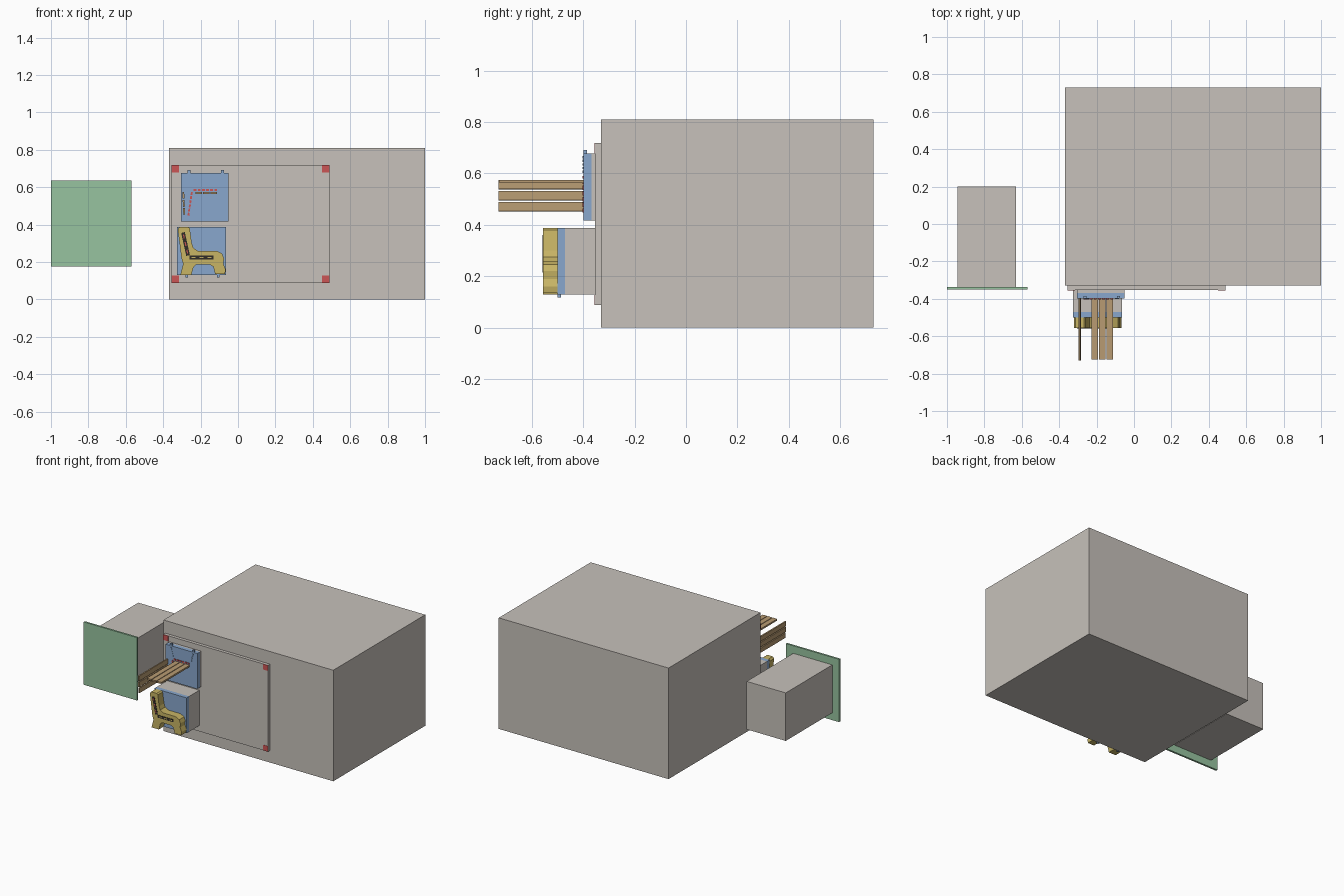
import bpy
import math

cube = bpy.data.objects.get("Cube")
if cube:
    bpy.data.objects.remove(cube, do_unlink=True)


def material(name, rgb):
    m = bpy.data.materials.new(name)
    m.use_nodes = True
    m.diffuse_color = (*rgb, 1)
    m.node_tree.nodes["Principled BSDF"].inputs["Base Color"].default_value = (*rgb, 1)
    return m


GREY = material("warm_grey", (0.57, 0.535, 0.495))
GREEN = material("soft_green", (0.31, 0.55, 0.35))
BLUE = material("soft_blue", (0.25, 0.39, 0.61))
YELLOW = material("mustard", (0.58, 0.46, 0.13))
TAN = material("wood_tan", (0.48, 0.33, 0.17))
RED = material("red", (0.60, 0.09, 0.09))
DARK = material("dark_brown", (0.03, 0.025, 0.02))


def extrude(name, points, y0, y1, mat):
    """Solid from an x-z outline (counter-clockwise from the front) between two depths."""
    n = len(points)
    verts = [(x, y, z) for y in (y0, y1) for x, z in points]
    faces = [tuple(range(n)), tuple(reversed(range(n, 2 * n)))]
    faces += [(i, i + n, (i + 1) % n + n, (i + 1) % n) for i in range(n)]
    mesh = bpy.data.meshes.new(name)
    mesh.from_pydata(verts, [], faces)
    mesh.materials.append(mat)
    obj = bpy.data.objects.new(name, mesh)
    bpy.context.collection.objects.link(obj)
    return obj


def box(name, x, y, z, mat):
    pts = [(x[0], z[0]), (x[1], z[0]), (x[1], z[1]), (x[0], z[1])]
    return extrude(name, pts, y[0], y[1], mat)


def bar(name, start, end, width, y, mat):
    """Straight strip in the x-z plane from start to end."""
    dx, dz = end[0] - start[0], end[1] - start[1]
    length = math.hypot(dx, dz)
    ox, oz = dz / length * width / 2, -dx / length * width / 2
    pts = [(start[0] + ox, start[1] + oz), (end[0] + ox, end[1] + oz),
           (end[0] - ox, end[1] - oz), (start[0] - ox, start[1] - oz)]
    return extrude(name, pts, y[0], y[1], mat)


def dashes(name, start, end, count, fill, width, y, mat):
    """Row of evenly spaced short strips."""
    def at(t):
        return tuple(a + (b - a) * t for a, b in zip(start, end))
    for i in range(count):
        bar(f"{name}_{i + 1}", at((i + (1 - fill) / 2) / count),
            at((i + (1 + fill) / 2) / count), width, y, mat)


# Main block and front panel
box("main_block", (-0.37, 1.0), (-0.33, 0.73), (0, 0.81), GREY)
box("front_panel", (-0.355, 0.49), (-0.353, -0.33), (0.088, 0.718), GREY)
for side, x in (("right", -0.355), ("left", 0.45)):
    for level, z in (("lower", 0.088), ("upper", 0.678)):
        box(f"{level}_{side}_corner", (x, x + 0.04), (-0.355, -0.352), (z, z + 0.04), RED)

# Separate side block with its green plate
box("side_block", (-0.945, -0.63), (-0.336, 0.2), (0.23, 0.58), GREY)
box("green_plate", (-1.0, -0.57), (-0.35, -0.336), (0.177, 0.635), GREEN)

# Upper mount
box("upper_backing", (-0.305, -0.05), (-0.368, -0.353), (0.418, 0.677), GREY)
box("upper_plate", (-0.305, -0.05), (-0.398, -0.368), (0.418, 0.677), BLUE)
for name, x, toe in (("back", -0.262, -0.243), ("front", -0.083, -0.1)):
    box(f"upper_{name}_stud", (x - 0.007, x + 0.007), (-0.398, -0.385), (0.677, 0.692), BLUE)
    dashes(f"upper_{name}_peg", (x, 0.67), (toe, 0.6), 5, 0.5, 0.007, (-0.402, -0.398), BLUE)
dashes("seat_mark", (-0.24, 0.586), (-0.108, 0.586), 6, 0.7, 0.01, (-0.403, -0.398), RED)
dashes("back_mark", (-0.246, 0.578), (-0.266, 0.445), 6, 0.7, 0.01, (-0.403, -0.398), RED)

# Long slats reaching forward
dashes("seat_slat", (-0.231, 0.569), (-0.109, 0.569), 3, 0.88, 0.012, (-0.725, -0.398), TAN)
dashes("back_slat", (-0.293, 0.578), (-0.287, 0.449), 3, 0.82, 0.01, (-0.73, -0.398), TAN)

# Lower mount
box("lower_backing", (-0.325, -0.065), (-0.47, -0.353), (0.13, 0.388), GREY)
box("lower_plate", (-0.325, -0.065), (-0.5, -0.47), (0.13, 0.388), BLUE)
for name, x in (("back", -0.275), ("front", -0.105)):
    box(f"lower_{name}_stud", (x - 0.007, x + 0.007), (-0.5, -0.487), (0.118, 0.13), BLUE)

# Bench end frame
bench = [(-0.308, 0.13), (-0.25, 0.13), (-0.238, 0.172), (-0.225, 0.186),
         (-0.15, 0.186), (-0.132, 0.175), (-0.122, 0.135), (-0.07, 0.135),
         (-0.066, 0.16), (-0.078, 0.19), (-0.075, 0.22), (-0.085, 0.245),
         (-0.115, 0.26), (-0.215, 0.26), (-0.238, 0.275), (-0.247, 0.3),
         (-0.258, 0.38), (-0.268, 0.388), (-0.312, 0.388), (-0.322, 0.375),
         (-0.302, 0.22), (-0.293, 0.19)]
extrude("bench_end", bench, -0.556, -0.5, YELLOW)

# Dark slots with their inserts
for name, a, b, tint in (("back", (-0.294, 0.358), (-0.267, 0.235), RED),
                         ("seat", (-0.258, 0.225), (-0.13, 0.225), YELLOW)):
    bar(f"{name}_slot", a, b, 0.02, (-0.558, -0.555), DARK)
    dashes(f"{name}_insert", a, b, 3, 0.5, 0.006, (-0.559, -0.557), tint)
